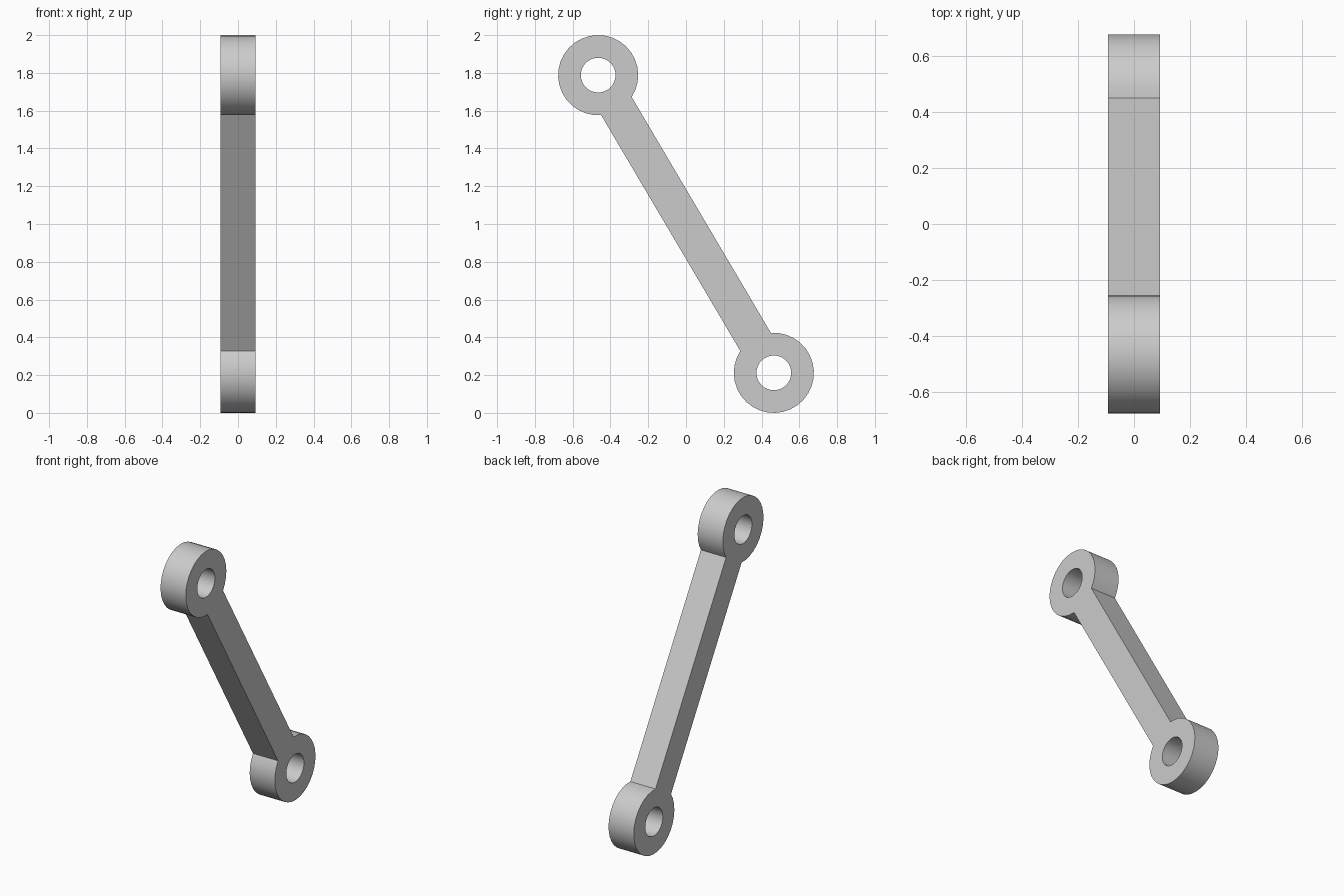
import bpy, bmesh, math
from mathutils import Vector

cube = bpy.data.objects.get("Cube")
if cube:
    bpy.data.objects.remove(cube, do_unlink=True)

# Link dimensions
EYE_RADIUS = 0.212
HOLE_RADIUS = 0.092
ARM_HALF_WIDTH = 0.094
HALF_DEPTH = 0.092
TOP = Vector((0, -0.465, 1.788))
BOTTOM = Vector((0, 0.465, 0.212))
SEGMENTS = 32


def arc(centre, radius, start, sweep, steps):
    """Points along an arc in the y-z plane."""
    return [centre + radius * Vector((0, math.cos(start + sweep * i / steps),
                                      math.sin(start + sweep * i / steps)))
            for i in range(steps + 1)]


def add_loop(bm, points):
    verts = [bm.verts.new(p) for p in points]
    return [bm.edges.new((a, b)) for a, b in zip(verts, verts[1:] + verts[:1])]


# Outline: two round eyes joined by the straight sides of the arm
axis = BOTTOM - TOP
heading = math.atan2(axis.z, axis.y)
gap = math.asin(ARM_HALF_WIDTH / EYE_RADIUS)
sweep = math.tau - 2 * gap
steps = round(SEGMENTS * sweep / math.tau)
outline = (arc(TOP, EYE_RADIUS, heading + gap, sweep, steps)
           + arc(BOTTOM, EYE_RADIUS, heading + math.pi + gap, sweep, steps))

bm = bmesh.new()
edges = add_loop(bm, outline)
# Pin holes
for centre in (TOP, BOTTOM):
    edges += add_loop(bm, arc(centre, HOLE_RADIUS, 0, math.tau, SEGMENTS)[:-1])

# Fill the side plate and extrude it across the width
bmesh.ops.triangle_fill(bm, edges=edges, use_beauty=True, normal=(1, 0, 0))
bmesh.ops.translate(bm, verts=bm.verts, vec=(-HALF_DEPTH, 0, 0))
extruded = bmesh.ops.extrude_face_region(bm, geom=bm.faces[:], use_keep_orig=True)
new_verts = [g for g in extruded["geom"] if isinstance(g, bmesh.types.BMVert)]
bmesh.ops.translate(bm, verts=new_verts, vec=(2 * HALF_DEPTH, 0, 0))
bmesh.ops.recalc_face_normals(bm, faces=bm.faces)

mesh = bpy.data.meshes.new("link_arm")
bm.to_mesh(mesh)
bm.free()
link = bpy.data.objects.new("link_arm", mesh)
bpy.context.collection.objects.link(link)

# Plain grey finish
grey = bpy.data.materials.new("light_grey")
grey.use_nodes = True
grey.diffuse_color = (0.6, 0.6, 0.6, 1)
grey.node_tree.nodes["Principled BSDF"].inputs["Base Color"].default_value = (0.6, 0.6, 0.6, 1)
mesh.materials.append(grey)

bpy.ops.object.select_all(action="DESELECT")
link.select_set(True)
bpy.context.view_layer.objects.active = link
bpy.ops.object.shade_smooth_by_angle(angle=math.radians(25))
